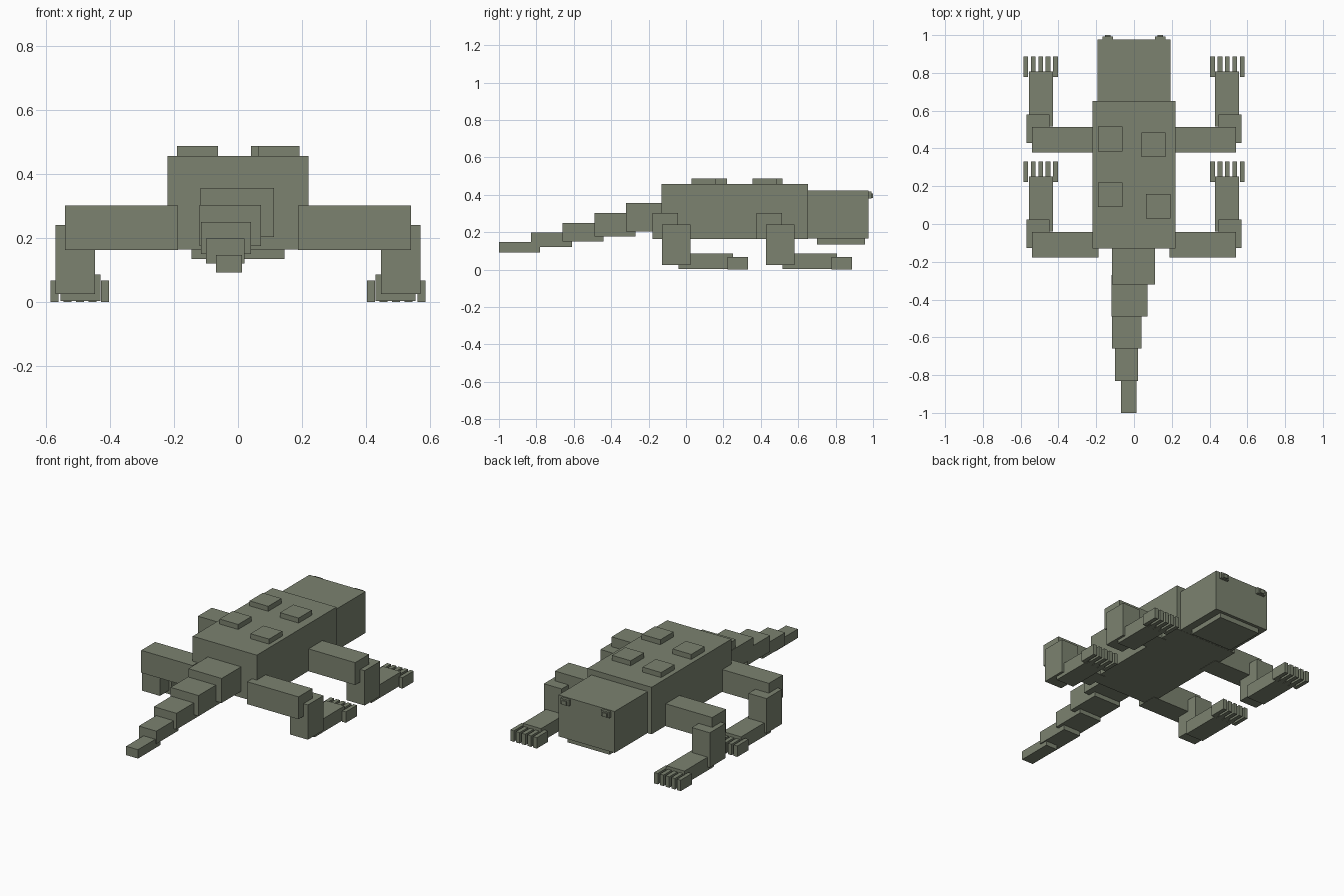
import bpy

skin = bpy.data.materials.new("grey_green_skin")
skin.diffuse_color = (0.20, 0.225, 0.162, 1)


def box(name, x, y, z):
    """Axis-aligned box from (min, max) ranges."""
    bpy.ops.mesh.primitive_cube_add(size=1, location=[(a + b) / 2 for a, b in (x, y, z)])
    ob = bpy.context.object
    ob.name = name
    ob.scale = [b - a for a, b in (x, y, z)]
    bpy.ops.object.transform_apply(location=False, rotation=False, scale=True)
    ob.data.materials.append(skin)
    return ob


def pair(name, x, y, z):
    """The same box on both sides of the body."""
    box(name + "_right", x, y, z)
    box(name + "_left", (-x[1], -x[0]), y, z)


# Trunk, head and lower jaw
box("body", (-0.22, 0.22), (-0.13, 0.652), (0.165, 0.457))
box("head", (-0.193, 0.193), (0.64, 0.976), (0.166, 0.423))
box("jaw", (-0.145, 0.145), (0.70, 0.957), (0.135, 0.17))

# Eyes with a small raised pupil
pair("eye", (0.11, 0.167), (0.97, 0.992), (0.38, 0.417))
pair("pupil", (0.124, 0.154), (0.985, 1.0), (0.384, 0.408))

# Raised plates on the back
for i, (x, y) in enumerate([(-0.19, 0.385), (0.04, 0.355), (-0.19, 0.09), (0.064, 0.03)]):
    box(f"back_plate_{i + 1}", (x, x + 0.128), (y, y + 0.13), (0.45, 0.488))

# Tapering tail, drooping and bending slightly sideways
tail = [
    ((-0.117, 0.112), (-0.32, -0.12), (0.204, 0.356)),
    ((-0.12, 0.072), (-0.49, -0.27), (0.176, 0.304)),
    ((-0.116, 0.04), (-0.66, -0.44), (0.15, 0.25)),
    ((-0.10, 0.02), (-0.83, -0.61), (0.12, 0.199)),
    ((-0.068, 0.013), (-1.0, -0.78), (0.092, 0.147)),
]
for i, ranges in enumerate(tail):
    box(f"tail_segment_{i + 1}", *ranges)

# Legs: y is the rear edge of each upper leg
for name, y in (("hind", -0.178), ("front", 0.378)):
    pair(name + "_upper_leg", (0.187, 0.54), (y, y + 0.136), (0.163, 0.302))
    pair(name + "_lower_leg", (0.447, 0.57), (y + 0.05, y + 0.203), (0.025, 0.241))
    pair(name + "_foot", (0.43, 0.555), (y + 0.138, y + 0.43), (0.003, 0.086))
    for t in range(5):
        x = 0.403 + t * 0.0393
        pair(f"{name}_toe_{t + 1}", (x, x + 0.025), (y + 0.4, y + 0.51), (0, 0.068))
